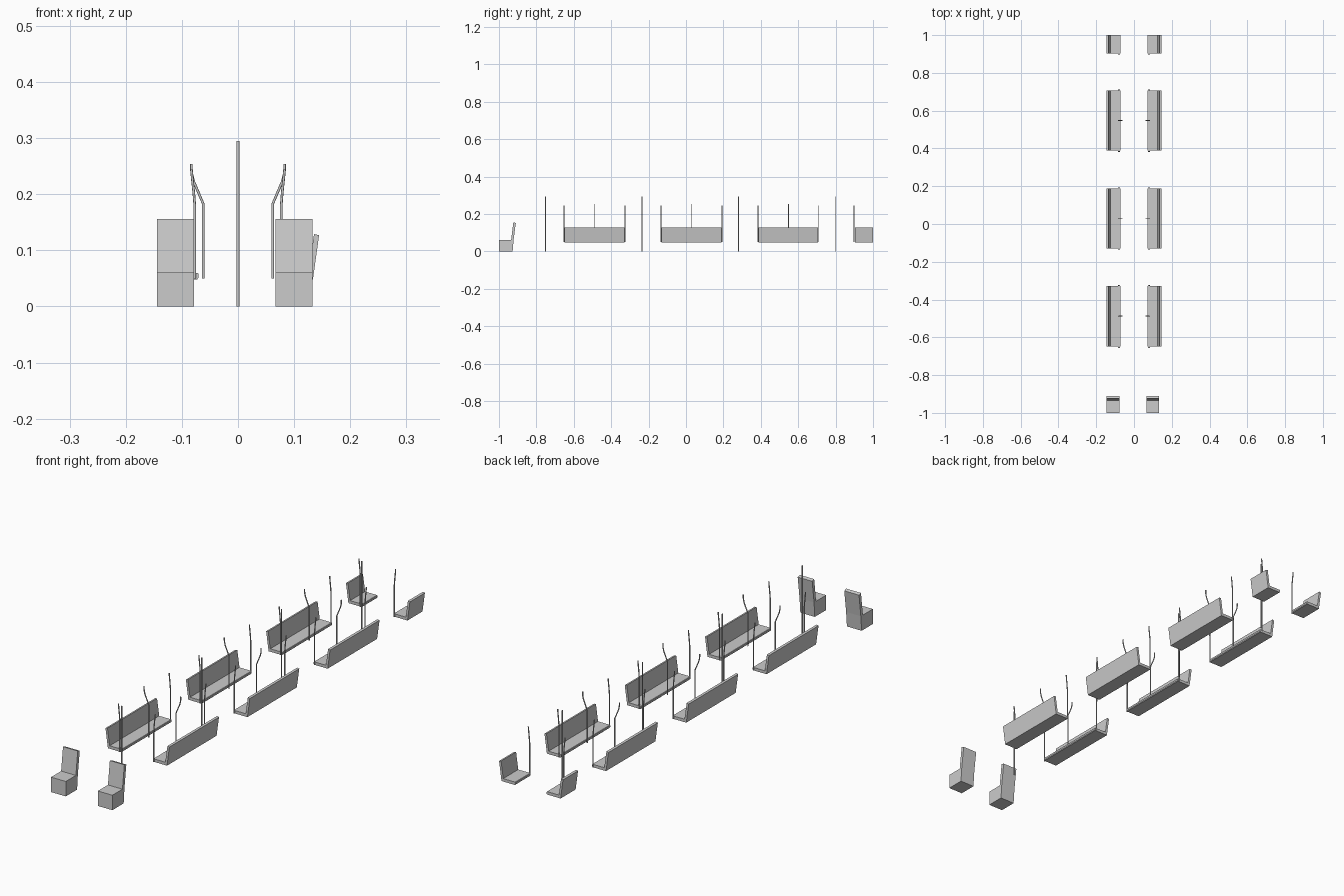
import bpy
import bmesh
from mathutils import Vector

if "Cube" in bpy.data.objects:
    bpy.data.objects.remove(bpy.data.objects["Cube"])


def prism(name, profile, start, end):
    """Extrude a closed 3D profile from offset start to offset end."""
    bm = bmesh.new()
    face = bm.faces.new([bm.verts.new(Vector(p) + Vector(start)) for p in profile])
    res = bmesh.ops.extrude_face_region(bm, geom=[face])
    verts = [g for g in res["geom"] if isinstance(g, bmesh.types.BMVert)]
    bmesh.ops.translate(bm, verts=verts, vec=Vector(end) - Vector(start))
    bmesh.ops.recalc_face_normals(bm, faces=bm.faces)
    mesh = bpy.data.meshes.new(name)
    bm.to_mesh(mesh)
    bm.free()
    obj = bpy.data.objects.new(name, mesh)
    bpy.context.collection.objects.link(obj)
    return obj


def pole(name, points, radius=0.0023):
    """Open-ended round tube along a path."""
    curve = bpy.data.curves.new(name, "CURVE")
    curve.dimensions = "3D"
    curve.bevel_depth = radius
    curve.bevel_resolution = 2
    spline = curve.splines.new("POLY")
    spline.points.add(len(points) - 1)
    for sp, p in zip(spline.points, points):
        sp.co = (*p, 1)
    obj = bpy.data.objects.new(name, curve)
    bpy.context.collection.objects.link(obj)


# Bench cross-section: thin seat with rounded front lip, leaning backrest
SEAT = [(0.073, 0.048), (0.0705, 0.051), (0.0705, 0.058), (0.072, 0.060),
        (0.127, 0.060), (0.127, 0.048)]
BACK = [(0.124, 0.048), (0.1335, 0.048), (0.1445, 0.127), (0.1355, 0.129)]
# Grab poles as (x, z): straight at bench ends, cranked at bench middle
END_POLE = [(0.077, 0.05), (0.077, 0.18), (0.079, 0.205), (0.0815, 0.228), (0.083, 0.245)]
MID_POLE = [(0.062, 0.05), (0.062, 0.183), (0.079, 0.223), (0.082, 0.235),
            (0.083, 0.243), (0.083, 0.254)]

# Passenger benches along both walls; the rear pair is short
benches = [(-0.649, -0.329), (-0.130, 0.189), (0.388, 0.707), (0.903, 1.0)]
for side, s in (("left", -1), ("right", 1)):
    for i, (y0, y1) in enumerate(benches):
        for part, prof in (("seat", SEAT), ("backrest", BACK)):
            prism(f"{side}_bench_{part}_{i}", [(s * x, 0, z) for x, z in prof],
                  (0, y0, 0), (0, y1, 0))
        full = i < 3
        stations = [("front", y0 - 0.004, END_POLE)]
        if full:
            stations += [("middle", (y0 + y1) / 2 + 0.001, MID_POLE),
                         ("rear", y1 + 0.003, END_POLE)]
        for label, y, path in stations:
            pole(f"{side}_{label}_grab_pole_{i}", [(s * x, y, z) for x, z in path])

# Central floor-to-ceiling poles
for i, y in enumerate((-0.751, -0.235, 0.281, 0.798)):
    pole(f"centre_pole_{i}", [(0, y, 0), (0, y, 0.295)], 0.0026)

# Front cab seats: box base plus tall leaning backrest
CAB_BASE = [(-1.0, 0), (-0.932, 0), (-0.932, 0.061), (-1.0, 0.061)]
CAB_BACK = [(-0.938, 0), (-0.927, 0), (-0.922, 0.061), (-0.910, 0.152),
            (-0.923, 0.156), (-0.935, 0.061)]
for side, x0, x1 in (("left", -0.1445, -0.078), ("right", 0.067, 0.1325)):
    for part, prof in (("base", CAB_BASE), ("backrest", CAB_BACK)):
        prism(f"{side}_cab_seat_{part}", [(0, y, z) for y, z in prof],
              (x0, 0, 0), (x1, 0, 0))
